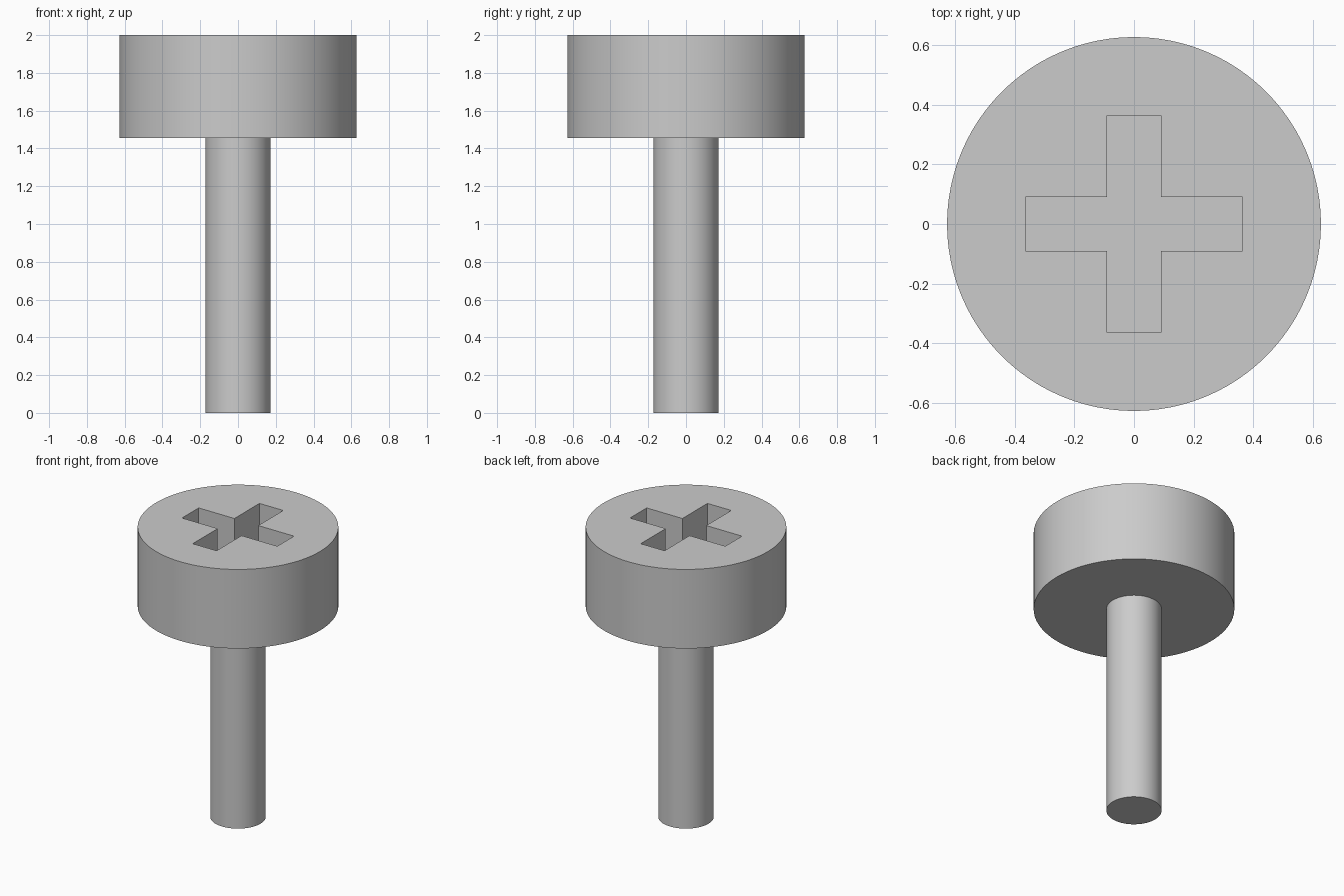
import bpy
import bmesh
from math import radians

if "Cube" in bpy.data.objects:
    bpy.data.objects.remove(bpy.data.objects["Cube"], do_unlink=True)

U = 2 / 22                      # total height is 22 design units
SHAFT_TOP = 16 * U
HEAD_TOP = 22 * U
RECESS_DEPTH = 3 * U

# Single grey material
metal = bpy.data.materials.new("plain_grey")
metal.use_nodes = True
grey = (0.6, 0.6, 0.6, 1)
metal.diffuse_color = grey
metal.node_tree.nodes["Principled BSDF"].inputs["Base Color"].default_value = grey


def cylinder(name, radius, bottom, top, sides):
    bpy.ops.mesh.primitive_cylinder_add(
        vertices=sides, radius=radius, depth=top - bottom,
        location=(0, 0, (bottom + top) / 2))
    obj = bpy.context.object
    obj.name = obj.data.name = name
    obj.data.materials.append(metal)
    return obj


def cross_prism(name, half_width, half_length, bottom, top):
    """Plus-shaped prism: three corners per quarter, turned four times."""
    w, l = half_width, half_length
    corners = []
    quarter = [(l, -w), (l, w), (w, w)]
    for _ in range(4):
        corners += quarter
        quarter = [(-y, x) for x, y in quarter]
    bm = bmesh.new()
    face = bm.faces.new([bm.verts.new((x, y, bottom)) for x, y in corners])
    result = bmesh.ops.extrude_face_region(bm, geom=[face])
    raised = [g for g in result["geom"] if isinstance(g, bmesh.types.BMVert)]
    bmesh.ops.translate(bm, verts=raised, vec=(0, 0, top - bottom))
    bmesh.ops.recalc_face_normals(bm, faces=bm.faces)
    mesh = bpy.data.meshes.new(name)
    bm.to_mesh(mesh)
    bm.free()
    mesh.materials.append(metal)
    obj = bpy.data.objects.new(name, mesh)
    bpy.context.collection.objects.link(obj)
    return obj


def smooth(obj):
    bpy.ops.object.select_all(action="DESELECT")
    obj.select_set(True)
    bpy.context.view_layer.objects.active = obj
    bpy.ops.object.shade_smooth_by_angle(angle=radians(30))


# Shaft, seated slightly inside the head
shaft = cylinder("shaft", 1.9 * U, 0, SHAFT_TOP + 0.02, 64)
smooth(shaft)

# Head with a cross-shaped driver recess
head = cylinder("head", 6.9 * U, SHAFT_TOP, HEAD_TOP, 96)
cutter = cross_prism("recess_cutter", U, 4 * U,
                     HEAD_TOP - RECESS_DEPTH, HEAD_TOP + 0.1)
cutter.hide_render = True
cut = head.modifiers.new("cross_recess", "BOOLEAN")
cut.operation = "DIFFERENCE"
cut.solver = "EXACT"
cut.object = cutter
bpy.context.view_layer.objects.active = head
bpy.ops.object.modifier_apply(modifier=cut.name)
bpy.data.objects.remove(cutter, do_unlink=True)
smooth(head)
